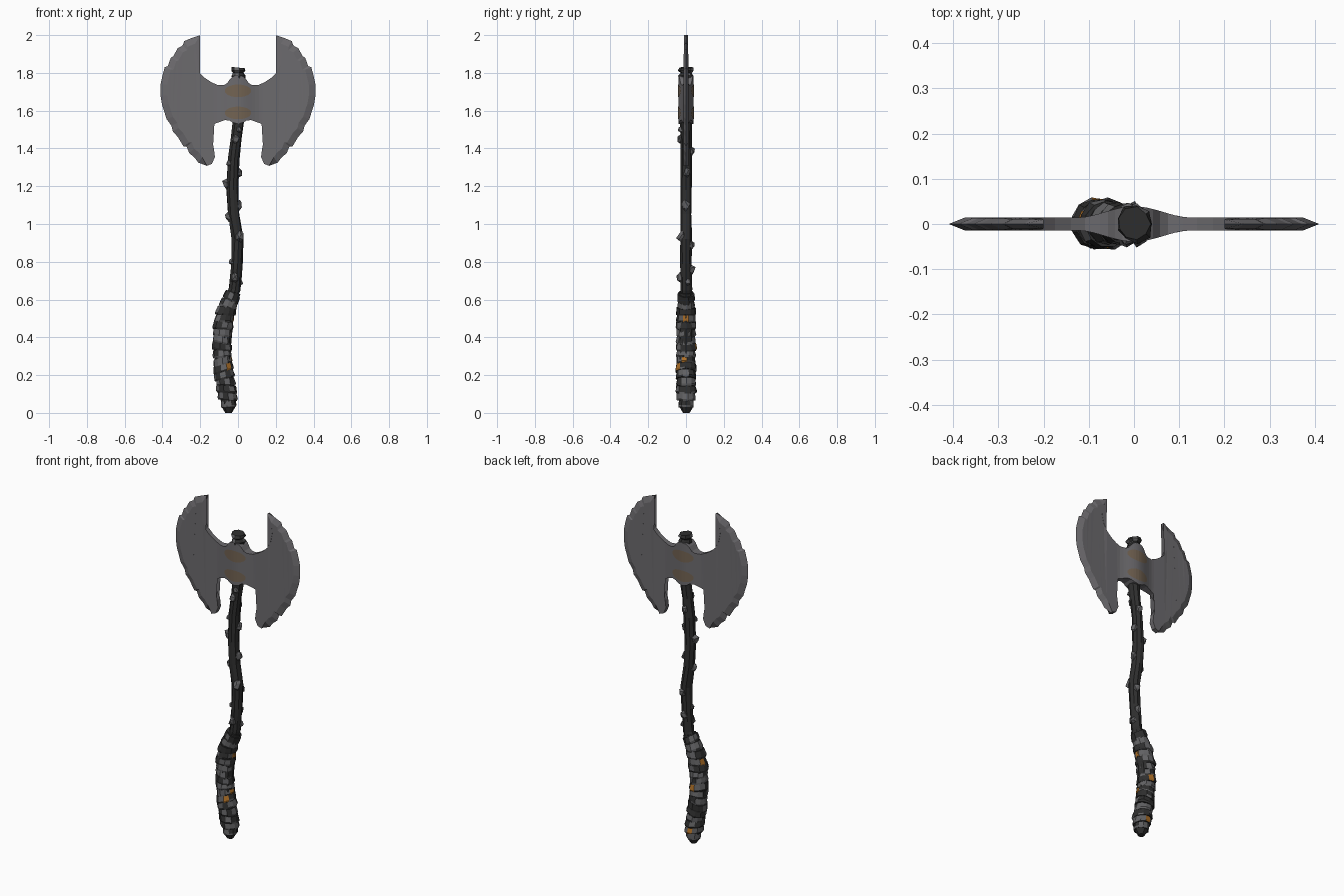
import bpy, bmesh, math, random
from mathutils import Vector, Matrix

if "Cube" in bpy.data.objects:
    bpy.data.objects.remove(bpy.data.objects["Cube"])

random.seed(7)


def mat(name, r, g, b):
    m = bpy.data.materials.new(name)
    m.diffuse_color = (r, g, b, 1)
    m.use_nodes = True
    m.node_tree.nodes["Principled BSDF"].inputs["Base Color"].default_value = m.diffuse_color
    return m


STEEL = mat("steel_grey", 0.15, 0.145, 0.155)
DARK = mat("charcoal_wood", 0.028, 0.028, 0.028)
STONE = mat("bark_grey", 0.12, 0.12, 0.125)
ORANGE = mat("burnt_orange", 0.42, 0.16, 0.02)
BRONZE = mat("dull_bronze", 0.17, 0.125, 0.085)


def finish(name, bm, mats):
    bmesh.ops.recalc_face_normals(bm, faces=bm.faces)
    me = bpy.data.meshes.new(name)
    bm.to_mesh(me)
    bm.free()
    for m in mats:
        me.materials.append(m)
    ob = bpy.data.objects.new(name, me)
    bpy.context.collection.objects.link(ob)
    return ob


# Centre line of the bent handle: (z, x)
PATH = [(0, -.05), (.07, -.053), (.15, -.063), (.23, -.077), (.34, -.087), (.45, -.082), (.55, -.062),
        (.60, -.04), (.655, -.018), (.72, -.013), (.79, -.007), (.92, -.002), (1.05, -.022), (1.18, -.03),
        (1.34, -.024), (1.45, -.01), (1.54, 0), (1.85, 0)]


def path_x(z):
    for (z0, x0), (z1, x1) in zip(PATH, PATH[1:]):
        if z <= z1:
            return x0 + (x1 - x0) * (z - z0) / (z1 - z0)
    return PATH[-1][1]


def lean(z):
    return math.atan2(path_x(z + .03) - path_x(max(z - .03, 0)), .06 if z > .03 else .03 + z)


def add_tube(bm, rings, sides, jitter, paint, turn=0):
    """Closed faceted tube; rings are (z, radius, extra tilt)."""
    loops = []
    for z, r, tilt in rings:
        rot = Matrix.Rotation(lean(z) + tilt, 3, 'Y')
        loop = []
        for i in range(sides):
            a = math.tau * (i + turn) / sides
            rr = r * (1 + random.uniform(-jitter, jitter))
            p = rot @ Vector((rr * math.cos(a), rr * math.sin(a), 0))
            loop.append(bm.verts.new(p + Vector((path_x(z), 0, z))))
        loops.append(loop)
    bm.faces.new(loops[0])
    bm.faces.new(loops[-1])
    for a, b in zip(loops, loops[1:]):
        for i in range(sides):
            j = (i + 1) % sides
            f = bm.faces.new((a[i], a[j], b[j], b[i]))
            f.material_index = paint(math.tau * (i + .5 + turn) / sides)


# Shaft: slim bent branch
bm = bmesh.new()
add_tube(bm, [(z, .031, 0) for z, x in PATH if z > .5 and z < 1.8] + [(1.8, .03, 0)], 9, .1, lambda a: 0)
finish("shaft", bm, [DARK])

# Grip: overlapping shingled bands, with a few orange tiles
bm = bmesh.new()
add_tube(bm, [(.0, .018, 0), (.03, .036, 0), (.1, .045, 0), (.34, .046, 0), (.55, .044, 0), (.64, .036, 0)],
         9, .08, lambda a: 0)
BANDS = "GGDGDDGGDGGDGDGD"
GLOW = {1: [1.5], 5: [-.9], 6: [0], 8: [1.6], 12: [0, 2.6]}
step = .6 / len(BANDS)
for k, kind in enumerate(BANDS):
    z = .03 + k * step
    r = .056 if kind == "D" else .052
    if k == 0:
        r = .042
    if k > 13:
        r = .047

    def paint(a):
        if any(math.cos(a - g) > .94 for g in GLOW.get(k, [])):
            return 2
        return (kind == "G") ^ (random.random() < .2)
    t = .2 * math.sin(k * .9)
    add_tube(bm, [(z, r * .95, t), (z + .01, r, t), (z + step * 1.05, r * .93, t)], 11, .06, paint, k * .37)
finish("grip_wrap", bm, [DARK, STONE, ORANGE])

# Bark knots along the shaft: (z, direction in degrees from +x, size)
KNOTS = [(1.5, -70, .02), (1.45, -95, .026), (1.39, 85, .026), (1.27, 10, .026), (1.21, 180, .03),
         (1.10, 0, .028), (1.04, 190, .026), (.935, -60, .032), (.89, 80, .025), (.8, 200, .018),
         (.76, 80, .027), (.715, -95, .028), (.69, 20, .02), (1.32, 220, .018)]
bm = bmesh.new()
for z, deg, s in KNOTS:
    a = math.radians(deg)
    M = (Matrix.Translation((path_x(z) + .029 * math.cos(a), .029 * math.sin(a), z))
         @ Matrix.Rotation(a, 4, 'Z') @ Matrix.Diagonal((s * .8, s * .8, s, 1)))
    for v in bmesh.ops.create_icosphere(bm, subdivisions=1, radius=1, matrix=M)["verts"]:
        v.co += Vector([random.uniform(-.2, .2) * s for _ in range(3)])
finish("bark_knots", bm, [STONE])

# Pommel: jagged splintered crown above the blades
bm = bmesh.new()
add_tube(bm, [(1.765, .036, 0), (1.785, .038, 0), (1.8, .028, 0), (1.812, .042, 0), (1.828, .036, .1)],
         9, .14, lambda a: 0 if random.random() < .6 else 1)
finish("top_knob", bm, [DARK, STONE])


# Double blade: half outline, bevelled chipped cutting edge, swollen socket, mirrored
def half_thickness(x):
    return .014 + (.025 * (.5 + .5 * math.cos(math.pi * x / .13)) if x < .13 else 0)


TOP = [(0, 1.785), (.025, 1.782), (.042, 1.768), (.058, 1.745), (.075, 1.735), (.108, 1.736), (.14, 1.75),
       (.175, 1.773), (.203, 1.8), (.224, 1.84), (.234, 1.89), (.228, 1.94)]
EDGE = [(.2, 2.0), (.245, 1.985), (.285, 1.968), (.293, 1.945), (.32, 1.93), (.342, 1.888), (.355, 1.882),
        (.372, 1.835), (.388, 1.83), (.4, 1.785), (.41, 1.74), (.41, 1.68), (.402, 1.63), (.392, 1.6),
        (.378, 1.555), (.352, 1.52), (.345, 1.49), (.318, 1.46), (.288, 1.41), (.272, 1.41), (.258, 1.375),
        (.23, 1.352), (.21, 1.325), (.165, 1.308)]
BOTTOM = [(.138, 1.318), (.122, 1.355), (.128, 1.4), (.148, 1.437), (.156, 1.47), (.15, 1.51), (.125, 1.53),
          (.07, 1.55), (.045, 1.548), (.03, 1.538), (0, 1.53)]
inner = []
for i, p in enumerate(EDGE):
    if i in (0, len(EDGE) - 1):
        inner.append(p)
        continue
    a, b = EDGE[max(i - 2, 0)], EDGE[min(i + 2, len(EDGE) - 1)]
    d = (Vector(b) - Vector(a)).normalized() * .035
    inner.append((p[0] + d.y, p[1] - d.x))
bm = bmesh.new()
outline = TOP + inner + BOTTOM
sheets = [[bm.verts.new((x, s, z)) for x, z in outline] for s in (-.014, .014)]
edge = [bm.verts.new((x, 0, z)) for x, z in EDGE]
first, last = len(TOP), len(TOP) + len(EDGE) - 1
for s in sheets:
    bm.faces.new(s)
    for i in range(len(EDGE) - 1):
        bm.faces.new((s[first + i], s[first + i + 1], edge[i + 1], edge[i]))
for i in range(len(outline) - 1):
    if i < first or i >= last:
        bm.faces.new((sheets[0][i], sheets[0][i + 1], sheets[1][i + 1], sheets[1][i]))
for i, e in ((first, edge[0]), (last, edge[-1])):
    bm.faces.new((sheets[0][i], e, sheets[1][i]))
bmesh.ops.triangulate(bm, faces=[f for f in bm.faces if len(f.verts) > 4])
for x in (.015, .03, .045, .06, .075, .09, .11, .13):
    bmesh.ops.bisect_plane(bm, geom=bm.verts[:] + bm.edges[:] + bm.faces[:],
                           plane_co=(x, 0, 0), plane_no=(1, 0, 0))
for v in bm.verts:
    if abs(v.co.y) > .001:
        v.co.y = math.copysign(half_thickness(v.co.x) * (1 - .3 * max(0, (v.co.z - 1.8) / .2)
                               if v.co.z > 1.8 else 1), v.co.y)
blade = finish("double_blade", bm, [STEEL])
mod = blade.modifiers.new("mirror", 'MIRROR')
mod.use_clip = True

# Bronze ovals following the socket on both faces
bm = bmesh.new()
for zc in (1.705, 1.588):
    for side in (-1, 1):
        prev = None
        for i in range(13):
            x = -.07 * math.cos(math.pi * i / 12)
            h = .033 * math.sin(math.pi * i / 12) + .0005
            y = side * (half_thickness(abs(x)) + .0025)
            cur = [bm.verts.new((x, y, zc - h)), bm.verts.new((x, y, zc + h))]
            if prev:
                bm.faces.new((prev[0], cur[0], cur[1], prev[1]))
            prev = cur
ovals = finish("socket_ovals", bm, [BRONZE])
